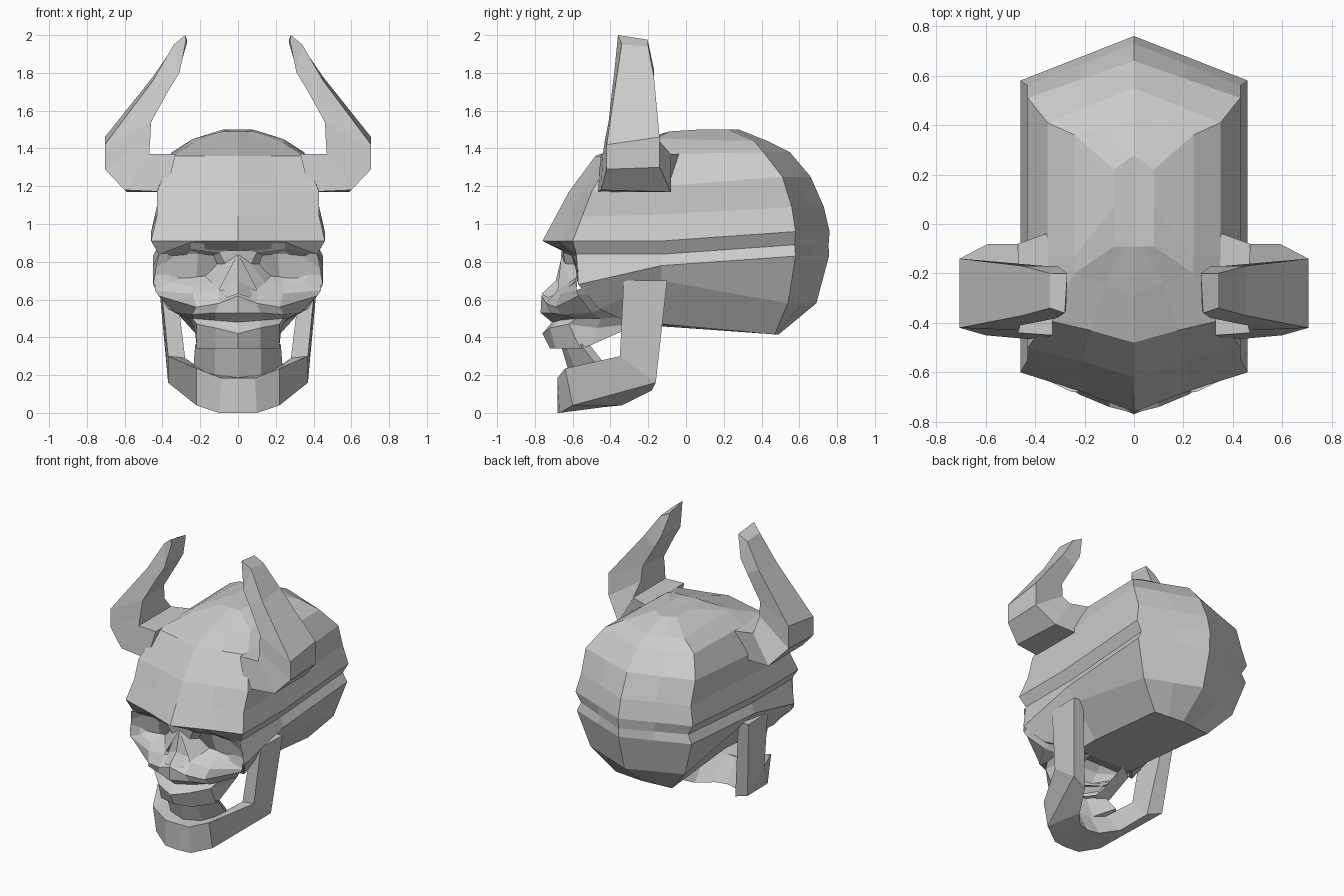
import bpy, bmesh
from mathutils import Vector


def loft(name, rows, closed=False, cap_start=False, cap_end=False, merge=True, thick=0):
    """Skin rows of points with flat faces, then mirror across x = 0."""
    bm = bmesh.new()
    vs = [[bm.verts.new(p) for p in row] for row in rows]
    n = len(rows[0])
    for a, b in zip(vs, vs[1:]):
        for i in range(n if closed else n - 1):
            j = (i + 1) % n
            bm.faces.new((a[i], a[j], b[j], b[i]))
    if cap_start:
        bm.faces.new(vs[0][::-1])
    if cap_end:
        bm.faces.new(vs[-1])
    bmesh.ops.recalc_face_normals(bm, faces=bm.faces)
    me = bpy.data.meshes.new(name)
    bm.to_mesh(me)
    bm.free()
    ob = bpy.data.objects.new(name, me)
    bpy.context.collection.objects.link(ob)
    mod = ob.modifiers.new("mirror", 'MIRROR')
    mod.use_mirror_merge = merge
    if thick:
        sol = ob.modifiers.new("solid", 'SOLIDIFY')
        sol.thickness = thick
        sol.offset = 0
    return ob


# Cranium: stacked half rings
# z front, z mid, z back, half width, y front centre / corner, y back corner / centre
levels = [
    (1.49, 1.50, 1.50, .08, -.09, -.09, .22, .28),
    (1.43, 1.45, 1.44, .24, -.29, -.20, .36, .43),
    (1.36, 1.37, 1.38, .35, -.48, -.39, .41, .55),
    (1.17, 1.20, 1.25, .43, -.62, -.50, .51, .66),
    (1.04, 1.05, 1.09, .43, -.69, -.55, .56, .73),
    (.91, .91, .96, .46, -.76, -.60, .58, .76),
    (.84, .84, .89, .42, -.62, -.58, .575, .755),
    (.68, .78, .83, .45, -.52, -.57, .58, .757),
    (.55, .70, .58, .37, -.46, -.46, .54, .69),
    (.47, .47, .415, .22, -.30, -.28, .47, .49),
]
rings = []
for zf, zm, zb, x, y0, y1, y2, y3 in levels:
    ym = -.13 if y1 < -.13 else .07
    rings.append([(0, y0, zf), (x * .5, y0 * .45 + y1 * .55, zf), (x, y1, zf), (x, ym, zm),
                  (x, y2, zb), (x * .5, (y2 + y3) / 2, zb), (0, y3, zb)])
loft("cranium", rings, cap_start=True, cap_end=True)

# Eye sockets: outer frame, rim, recessed floor
outer = [(0, -.66, .87), (.25, -.68, .905), (.42, -.60, .84), (.44, -.57, .75),
         (.44, -.58, .65), (.24, -.66, .63), (.10, -.68, .65), (0, -.66, .84)]
rim = [(.10, -.65, .85), (.25, -.64, .87), (.37, -.60, .84), (.39, -.57, .77),
       (.35, -.59, .69), (.24, -.62, .67), (.14, -.62, .69), (.07, -.64, .79)]
centre = Vector((.23, -.55, .78))
floor = [centre + (Vector((x, -.55, z)) - centre) * .5 for x, y, z in rim]
loft("eye_sockets", [outer, rim, floor], closed=True, cap_end=True)

# Nose
loft("nose", [[(0, -.65, .86), (.02, -.65, .84)],
              [(0, -.69, .70), (.10, -.64, .65)],
              [(0, -.765, .63), (.06, -.73, .61)]])

# Cheeks and upper jaw: rows run from the centre line round to the side
face = [
    [(0, -.65, .66), (.10, -.68, .65), (.24, -.66, .63), (.44, -.58, .65), (.42, -.30, .74)],
    [(0, -.765, .62), (.10, -.74, .58), (.22, -.69, .56), (.42, -.57, .62), (.40, -.30, .70)],
    [(0, -.77, .53), (.12, -.72, .53), (.24, -.66, .52), (.33, -.50, .53), (.33, -.30, .60)],
    [(0, -.71, .48), (.12, -.67, .49), (.24, -.58, .50), (.26, -.45, .50), (.25, -.28, .51)],
    [(0, -.76, .42), (.12, -.72, .45), (.22, -.62, .47), (.23, -.47, .45), (.22, -.30, .47)],
    [(0, -.72, .34), (.12, -.69, .34), (.22, -.56, .34), (.22, -.50, .36), (.22, -.32, .44)],
    [(0, -.60, .36), (.06, -.60, .36), (.13, -.52, .37), (.13, -.45, .39), (.13, -.26, .47)],
]
loft("upper_jaw", face)

# Lower teeth plate
loft("lower_teeth", [[(0, -.64, .37), (.11, -.62, .37), (.21, -.54, .37)],
                     [(0, -.58, .17), (.11, -.55, .19), (.22, -.44, .24)]], thick=.05)

# Lower jaw: four-sided section swept from chin to hinge
jaw = [
    [(0, -.68, 0), (0, -.68, .185), (0, -.55, .19), (0, -.46, .03)],
    [(.10, -.67, 0), (.09, -.68, .185), (.08, -.54, .20), (.08, -.44, .03)],
    [(.22, -.60, .04), (.22, -.64, .235), (.18, -.50, .22), (.17, -.34, .04)],
    [(.37, -.16, .16), (.37, -.35, .30), (.28, -.35, .29), (.26, -.18, .12)],
    [(.42, -.10, .70), (.41, -.33, .70), (.33, -.32, .70), (.34, -.10, .70)],
]
loft("lower_jaw", jaw, closed=True, cap_end=True)

# Horns: four-sided section, base to tip
horn = [
    [(.38, -.47, 1.17), (.38, -.08, 1.17), (.33, -.03, 1.37), (.33, -.45, 1.37)],
    [(.60, -.45, 1.18), (.59, -.08, 1.17), (.47, -.08, 1.37), (.47, -.44, 1.37)],
    [(.705, -.42, 1.29), (.705, -.14, 1.30), (.465, -.16, 1.46), (.465, -.43, 1.44)],
    [(.705, -.42, 1.42), (.705, -.14, 1.46), (.46, -.17, 1.56), (.46, -.41, 1.54)],
    [(.45, -.37, 1.76), (.45, -.17, 1.78), (.36, -.17, 1.73), (.36, -.39, 1.72)],
    [(.34, -.34, 1.95), (.34, -.20, 1.94), (.31, -.17, 1.82), (.31, -.38, 1.80)],
    [(.28, -.36, 2.0), (.27, -.20, 1.975), (.27, -.20, 1.96), (.275, -.35, 1.97)],
]
loft("horns", horn, closed=True, cap_start=True, cap_end=True)
